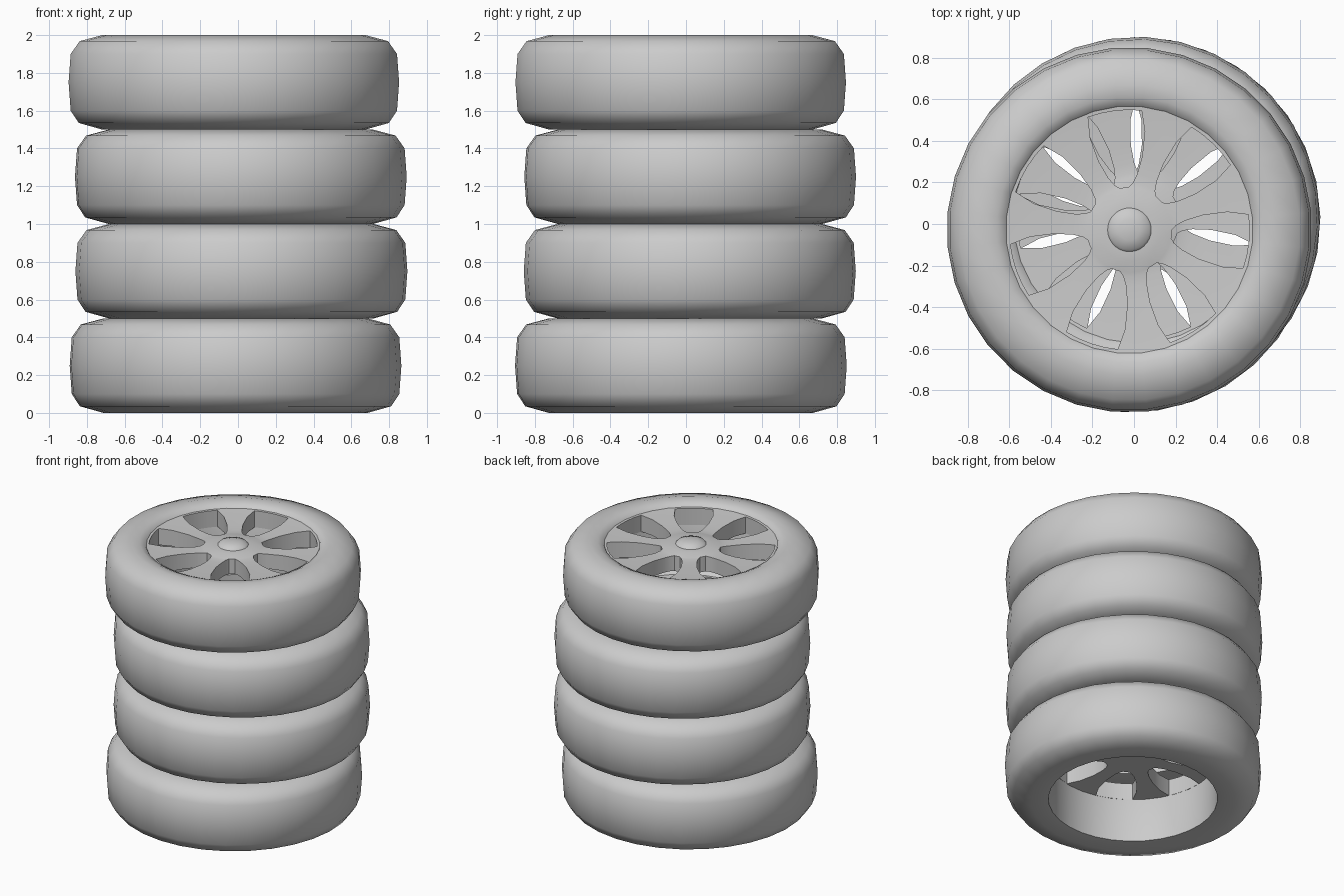
import bpy, bmesh, math

cube = bpy.data.objects.get("Cube")
if cube:
    bpy.data.objects.remove(cube)

grey = bpy.data.materials.new("plain_grey")
grey.use_nodes = True
COLOUR = (0.6, 0.6, 0.6, 1)
grey.diffuse_color = COLOUR
grey.node_tree.nodes["Principled BSDF"].inputs["Base Color"].default_value = COLOUR


def finish(bm, name, angle):
    bmesh.ops.recalc_face_normals(bm, faces=bm.faces)
    mesh = bpy.data.meshes.new(name)
    bm.to_mesh(mesh)
    bm.free()
    mesh.materials.append(grey)
    obj = bpy.data.objects.new(name, mesh)
    bpy.context.collection.objects.link(obj)
    bpy.ops.object.select_all(action='DESELECT')
    obj.select_set(True)
    bpy.context.view_layer.objects.active = obj
    bpy.ops.object.shade_smooth_by_angle(angle=math.radians(angle))
    return obj


def ring(bm, radius, z, angles):
    return [bm.verts.new((radius * math.cos(a), radius * math.sin(a), z)) for a in angles]


# Tyre with its inner barrel: a closed cross-section spun round the axle
def make_tyre(name, sides=32):
    outer = [(0.70, 0.0), (0.825, 0.035), (0.868, 0.10), (0.879, 0.25),
             (0.868, 0.40), (0.82, 0.468), (0.70, 0.5)]
    profile = [(0.58, 0.012)] + outer + [(0.64, 0.493), (0.60, 0.475), (0.58, 0.44)]
    angles = [math.tau * i / sides for i in range(sides)]
    bm = bmesh.new()
    rings = [ring(bm, r, z, angles) for r, z in profile]
    for k, low in enumerate(rings):
        high = rings[(k + 1) % len(rings)]
        for i in range(sides):
            j = (i + 1) % sides
            bm.faces.new((low[i], low[j], high[j], high[i]))
    return finish(bm, name, 50)


# Spoked disc: rows are (radius, height, half angle of the window)
def make_disc(name, spokes=7, window_cols=4, spoke_cols=3):
    rows = [(0.61, 0.478, 13), (0.577, 0.475, 13), (0.48, 0.47, 16), (0.36, 0.464, 17),
            (0.27, 0.46, 15), (0.225, 0.462, 11), (0.205, 0.465, 6), (0.15, 0.478, 8),
            (0.105, 0.48, 9), (0.095, 0.492, 9), (0.05, 0.507, 9)]
    sector = 360 / spokes
    cols = window_cols + spoke_cols
    bm = bmesh.new()
    rings = []
    for r, z, half in rows:
        angles = []
        for s in range(spokes):
            for c in range(cols):
                if c < window_cols:
                    a = -half + 2 * half * c / window_cols
                else:
                    a = half + (sector - 2 * half) * (c - window_cols) / spoke_cols
                angles.append(math.radians(s * sector + a))
        rings.append(ring(bm, r, z, angles))
    count = spokes * cols
    for k in range(len(rows) - 1):
        for i in range(count):
            if 1 <= k <= 5 and i % cols < window_cols:
                continue
            j = (i + 1) % count
            bm.faces.new((rings[k][i], rings[k][j], rings[k + 1][j], rings[k + 1][i]))
    centre = bm.verts.new((0, 0, 0.51))
    for i in range(count):
        bm.faces.new((rings[-1][i], rings[-1][(i + 1) % count], centre))
    # Thicken downwards to a flat back
    top = bm.faces[:]
    copy = bmesh.ops.extrude_face_region(bm, geom=top, use_keep_orig=True)
    for v in copy["geom"]:
        if isinstance(v, bmesh.types.BMVert):
            v.co.z = 0.35
    return finish(bm, name, 40)


# Four loosely stacked wheels: x, y and turn of each, from the bottom up
stack = [(-0.013, -0.027, -14), (0.018, 0.02, 1), (0.015, 0.022, -25), (-0.022, -0.028, -5.7)]
for n, (x, y, turn) in enumerate(stack):
    for part in (make_tyre(f"tyre_{n + 1}"), make_disc(f"spoked_disc_{n + 1}")):
        part.location = (x, y, 0.5 * n)
        part.rotation_euler.z = math.radians(turn)
        # Keep the hub of every wheel inside the stack height
        if part.name.startswith("spoked"):
            part.location.z -= 0.01
